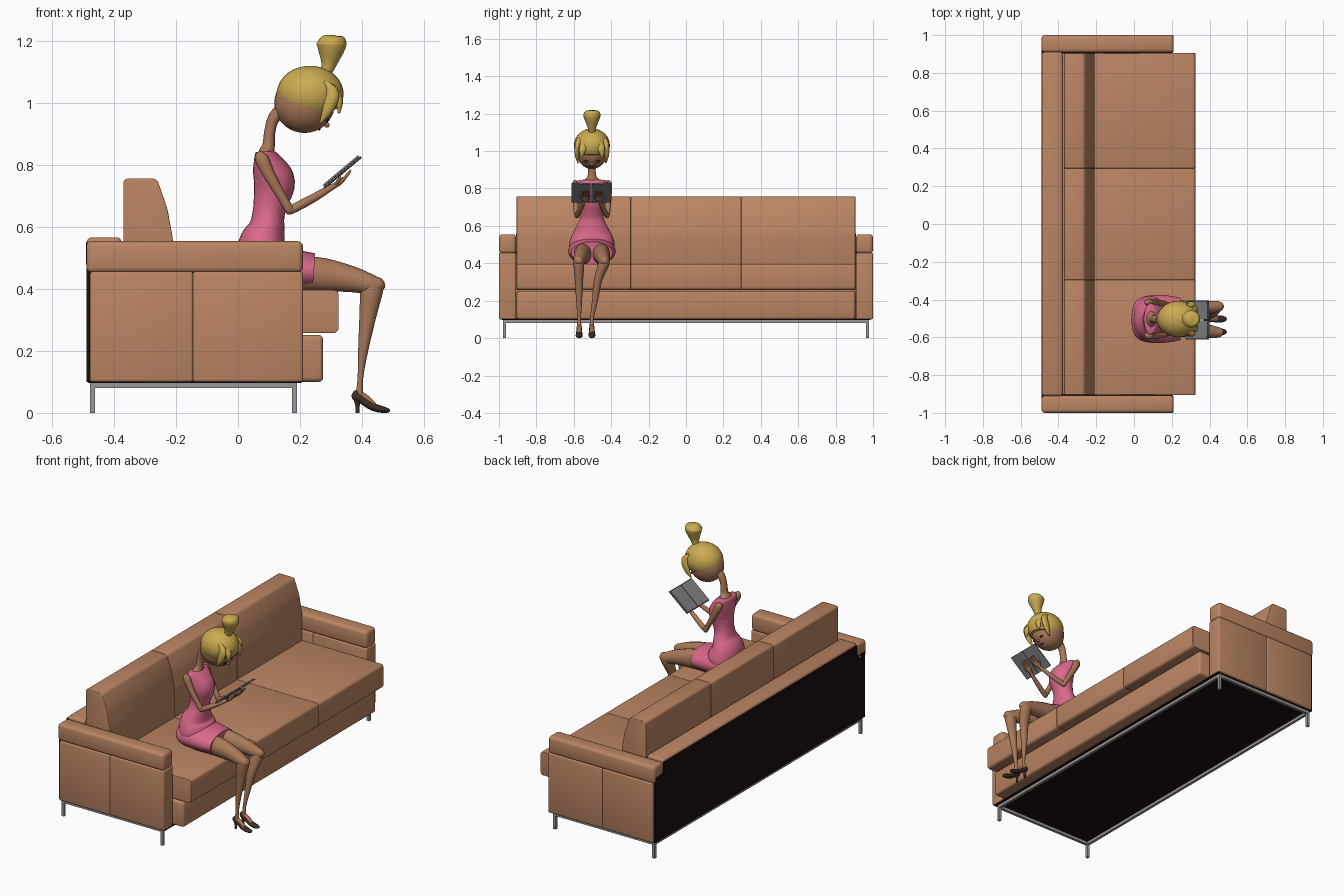
import bpy, bmesh, math
from mathutils import Vector, Matrix

if "Cube" in bpy.data.objects:
    bpy.data.objects.remove(bpy.data.objects["Cube"])


def mat(name, r, g, b):
    m = bpy.data.materials.new(name)
    m.diffuse_color = (r, g, b, 1)
    m.use_nodes = True
    m.node_tree.nodes["Principled BSDF"].inputs["Base Color"].default_value = m.diffuse_color
    return m


LEATHER = mat("tan leather", .50, .235, .125)
SKIN = mat("skin", .40, .19, .10)
PINK = mat("pink dress", .70, .14, .25)
HAIR = mat("blonde hair", .60, .41, .085)
SHOE = mat("dark brown", .05, .026, .02)
GREY = mat("book grey", .22, .22, .225)
STEEL = mat("steel", .33, .31, .30)
DARK = mat("dark lining", .012, .004, .005)
CY = -.503  # the sitter's centre line


def finish(name, bm, m, angle=40):
    bmesh.ops.recalc_face_normals(bm, faces=bm.faces[:])
    me = bpy.data.meshes.new(name)
    bm.to_mesh(me)
    bm.free()
    for p in me.polygons:
        p.use_smooth = True
    me.set_sharp_from_angle(angle=math.radians(angle))
    me.materials.append(m)
    ob = bpy.data.objects.new(name, me)
    bpy.context.collection.objects.link(ob)
    return ob


def bevel(bm, edges, r):
    bmesh.ops.bevel(bm, geom=edges, offset=r, segments=3, profile=.5,
                    affect='EDGES', clamp_overlap=True)


def prism(name, prof, y0, y1, m, r=0, end=None):
    """Extrude an xz profile along y; r rounds the edges, end the two caps."""
    bm = bmesh.new()
    f = bm.faces.new([bm.verts.new((x, y0, z)) for x, z in prof])
    ex = bmesh.ops.extrude_face_region(bm, geom=[f])['geom']
    for v in ex:
        if isinstance(v, bmesh.types.BMVert):
            v.co.y = y1
    if r and end is None:
        bevel(bm, bm.edges[:], r)
    elif r:
        bevel(bm, [e for e in bm.edges if abs(e.verts[0].co.y - e.verts[1].co.y) > 1e-4], r)
        bevel(bm, [e for e in bm.edges if abs(e.verts[0].co.y - e.verts[1].co.y) < 1e-4
                   and any(len(g.verts) > 4 for g in e.link_faces)], end)
    return finish(name, bm, m)


def box(name, x0, x1, y0, y1, z0, z1, m, r=0, end=None):
    return prism(name, [(x0, z0), (x1, z0), (x1, z1), (x0, z1)], y0, y1, m, r, end)


def loft(name, secs, m, n=16, steps=4):
    """Smooth tube through sections (x, y, z, in-plane radius, y radius)."""
    S = [Vector(s) for s in secs]
    P = [S[0] * 2 - S[1]] + S + [S[-1] * 2 - S[-2]]
    pts = []
    for i in range(1, len(P) - 2):
        a, b, c, d = P[i - 1:i + 3]
        for k in range(steps):
            t = k / steps
            pts.append(.5 * (2 * b + (c - a) * t + (2 * a - 5 * b + 4 * c - d) * t * t
                             + (3 * b - a - 3 * c + d) * t ** 3))
    pts.append(S[-1])
    bm = bmesh.new()
    rings = []
    for i, p in enumerate(pts):
        t = (pts[min(i + 1, len(pts) - 1)] - pts[max(i - 1, 0)])
        t = Vector(t[:3]).normalized()
        side = (Vector((0, 1, 0)) - t * t.y).normalized()
        up = t.cross(side)
        rings.append([bm.verts.new(Vector(p[:3]) + up * p[3] * math.cos(w) + side * p[4] * math.sin(w))
                      for w in (2 * math.pi * j / n for j in range(n))])
    for a, b in zip(rings, rings[1:]):
        for j in range(n):
            bm.faces.new((a[j], a[(j + 1) % n], b[(j + 1) % n], b[j]))
    bm.faces.new(rings[0])
    bm.faces.new(rings[-1])
    return finish(name, bm, m, 60)


def ball(name, c, r, m, tilt=0, cut=None):
    """Ellipsoid turned about y; cut = (point, normal) removes what lies beyond."""
    bm = bmesh.new()
    bmesh.ops.create_uvsphere(bm, u_segments=28, v_segments=18, radius=1)
    bm.transform(Matrix.Translation(c) @ Matrix.Rotation(tilt, 4, 'Y') @ Matrix.Diagonal((*r, 1)))
    if cut:
        bmesh.ops.bisect_plane(bm, geom=bm.verts[:] + bm.edges[:] + bm.faces[:],
                               plane_co=cut[0], plane_no=cut[1], clear_outer=True)
        bmesh.ops.holes_fill(bm, edges=[e for e in bm.edges if e.is_boundary])
    return finish(name, bm, m)


# ---- sofa: arms, back, base ----
for s in (-1, 1):
    y0, y1 = sorted((s * .908, s * 1.0))
    box("arm_rear_panel", -.478, -.145, y0, y1, .10, .456, LEATHER, .008)
    box("arm_front_panel", -.146, .21, y0, y1, .10, .456, LEATHER, .008)
    box("arm_pad", -.49, .21, y0, y1, .452, .555, LEATHER, .018)
box("back_frame", -.488, -.377, -.91, .91, .10, .567, LEATHER, .014)
box("base", -.40, .275, -.905, .905, .10, .252, LEATHER, .014)

# seat and back cushions in three sections
back_profile = [(-.37, .38), (-.37, .757), (-.262, .757), (-.228, .66), (-.21, .56), (-.21, .38)]
for y0, y1 in ((-.905, -.295), (-.295, .295), (.295, .905)):
    box("seat_cushion", -.37, .325, y0, y1, .258, .397, LEATHER, .016, .003)
    prism("back_cushion", back_profile, y0, y1, LEATHER, .014, .004)

# dark lining at the rear and underneath
box("rear_lining", -.49, -.476, -.985, .985, .10, .49, DARK)
box("rear_lining_top", -.491, -.487, -.91, .91, .48, .552, DARK)
box("underside_lining", -.485, .205, -.985, .985, .097, .103, DARK)

# steel frame and legs
for x in (-.47, .182):
    box("frame_long_rail", x - .008, x + .008, -.975, .975, .08, .098, STEEL)
    for y in (-.97, .97):
        box("sofa_leg", x - .008, x + .008, y - .008, y + .008, 0, .09, STEEL)
for y in (-.97, .97):
    box("frame_short_rail", -.478, .19, y - .008, y + .008, .08, .098, STEEL)

# ---- dress ----
loft("dress_body", [(.085, CY, .45, .09, .115), (.085, CY, .50, .092, .122), (.08, CY, .55, .078, .108),
                    (.093, CY, .60, .058, .082), (.099, CY, .645, .052, .062), (.108, CY, .69, .058, .062),
                    (.117, CY, .745, .067, .074), (.10, CY, .795, .055, .08), (.085, CY, .835, .034, .082),
                    (.083, CY, .845, .022, .07)], PINK, 24)
loft("skirt", [(-.012, CY, .465, .02, .03), (0, CY, .465, .052, .08), (.04, CY, .465, .07, .115),
               (.11, CY, .465, .075, .127), (.18, CY, .46, .068, .124), (.245, CY, .455, .06, .112)], PINK, 24)

# ---- neck and head ----
loft("neck", [(.09, CY, .80, .036, .06), (.093, CY, .84, .027, .046), (.099, CY, .865, .02, .024),
              (.103, CY, .91, .018, .02), (.118, CY, .955, .02, .022), (.16, CY, .99, .03, .03)], SKIN)
ball("head", (.215, CY, 1.0), (.098, .084, .096), SKIN)
ball("nose", (.285, CY, .932), (.012, .008, .009), SKIN, .8)
for s in (-1, 1):
    ball("eye", (.289, CY + s * .03, .945), (.004, .014, .007), SHOE, .5)
ball("mouth", (.262, CY, .916), (.004, .018, .004), SHOE, .9)

# ---- hair ----
ball("hair_cap", (.233, CY, 1.03), (.108, .096, .091), HAIR, cut=((.2, CY, .967), (.12, 0, -1)))
ball("fringe", (.305, CY, 1.012), (.03, .072, .036), HAIR, .4)
for s in (-1, 1):
    loft("side_lock", [(.285, CY + s * .06, 1.065, .01, .02), (.305, CY + s * .078, 1.03, .022, .014),
                       (.29, CY + s * .08, .98, .018, .012), (.266, CY + s * .074, .936, .003, .003)], HAIR, 10)
    loft("front_lock", [(.31, CY + s * .035, 1.05, .01, .02), (.327, CY + s * .05, 1.01, .012, .02),
                        (.326, CY + s * .055, .968, .004, .006)], HAIR, 10)
loft("hair_bun", [(.285, CY, 1.10, .018, .018), (.294, CY, 1.13, .026, .024), (.30, CY, 1.17, .042, .04),
                  (.302, CY, 1.195, .048, .046), (.30, CY, 1.213, .036, .034), (.30, CY, 1.22, .012, .012)], HAIR)

# ---- legs and shoes: hip, knee and foot y for each side ----
for hip, knee, foot in ((-.553, -.573, -.571), (-.452, -.437, -.503)):
    loft("thigh", [(.12, hip, .447, .055, .05), (.25, hip, .448, .056, .046),
                   (.36, (hip + knee) / 2, .433, .043, .038), (.435, knee, .414, .031, .03),
                   (.465, knee, .416, .02, .02), (.474, knee, .418, .006, .006)], SKIN)
    mid = (knee + foot) / 2
    loft("shin", [(.448, knee, .432, .016, .016), (.434, knee, .405, .036, .029), (.419, mid, .31, .027, .022),
                  (.404, (mid + foot) / 2, .20, .016, .016), (.395, foot, .11, .009, .01),
                  (.392, foot, .06, .012, .012)], SKIN)
    loft("instep", [(.385, foot, .062, .012, .011), (.41, foot, .05, .011, .012), (.44, foot, .026, .008, .013)], SKIN, 10)
    loft("shoe", [(.37, foot, .064, .008, .008), (.38, foot, .058, .017, .014), (.405, foot, .04, .014, .015),
                  (.435, foot, .02, .013, .018), (.465, foot, .011, .011, .018), (.485, foot, .008, .007, .011),
                  (.491, foot, .007, .002, .003)], SHOE)
    loft("shoe_heel", [(.384, foot, .05, .013, .011), (.386, foot, .022, .007, .006), (.386, foot, 0, .007, .006)], SHOE, 10)

# ---- arms and hands ----
for s in (-1, 1):
    def at(off):
        return CY + s * off
    loft("upper_arm", [(.075, at(.08), .84, .006, .008), (.075, at(.088), .825, .022, .018),
                       (.10, at(.09), .77, .019, .016), (.14, at(.086), .70, .015, .014),
                       (.166, at(.082), .656, .015, .013), (.172, at(.08), .645, .006, .006)], SKIN, 12)
    loft("forearm", [(.155, at(.081), .65, .008, .008), (.172, at(.079), .656, .014, .013),
                     (.24, at(.06), .692, .014, .013), (.31, at(.04), .733, .009, .009)], SKIN, 12)
    loft("palm", [(.302, at(.041), .728, .008, .009), (.325, at(.036), .742, .009, .018),
                  (.343, at(.034), .757, .007, .018)], SKIN, 10)
    for k in range(4):
        o = .019 + k * .010
        loft("finger", [(.335, at(o), .749, .005, .005), (.355, at(o), .771, .005, .0045),
                        (.364, at(o), .784, .003, .003)], SKIN, 8, 2)
    loft("thumb", [(.315, at(.045), .737, .006, .006), (.325, at(.058), .752, .005, .005),
                   (.33, at(.06), .768, .003, .003)], SKIN, 8, 2)

# ---- open book, two leaves tilted towards the reader ----
for s in (-1, 1):
    for part, half, z0, z1 in (("book_cover", .078, -.005, -.001), ("book_pages", .074, .0, .006)):
        y0, y1 = sorted((s * .002, s * (half + .026)))
        ob = box(part, -half, half, y0, y1, z0, z1, GREY)
        ob.data.transform(Matrix.Translation((.337, CY - .005, .777)) @ Matrix.Rotation(math.radians(-40), 4, 'Y')
                          @ Matrix.Rotation(s * .04, 4, 'X'))
